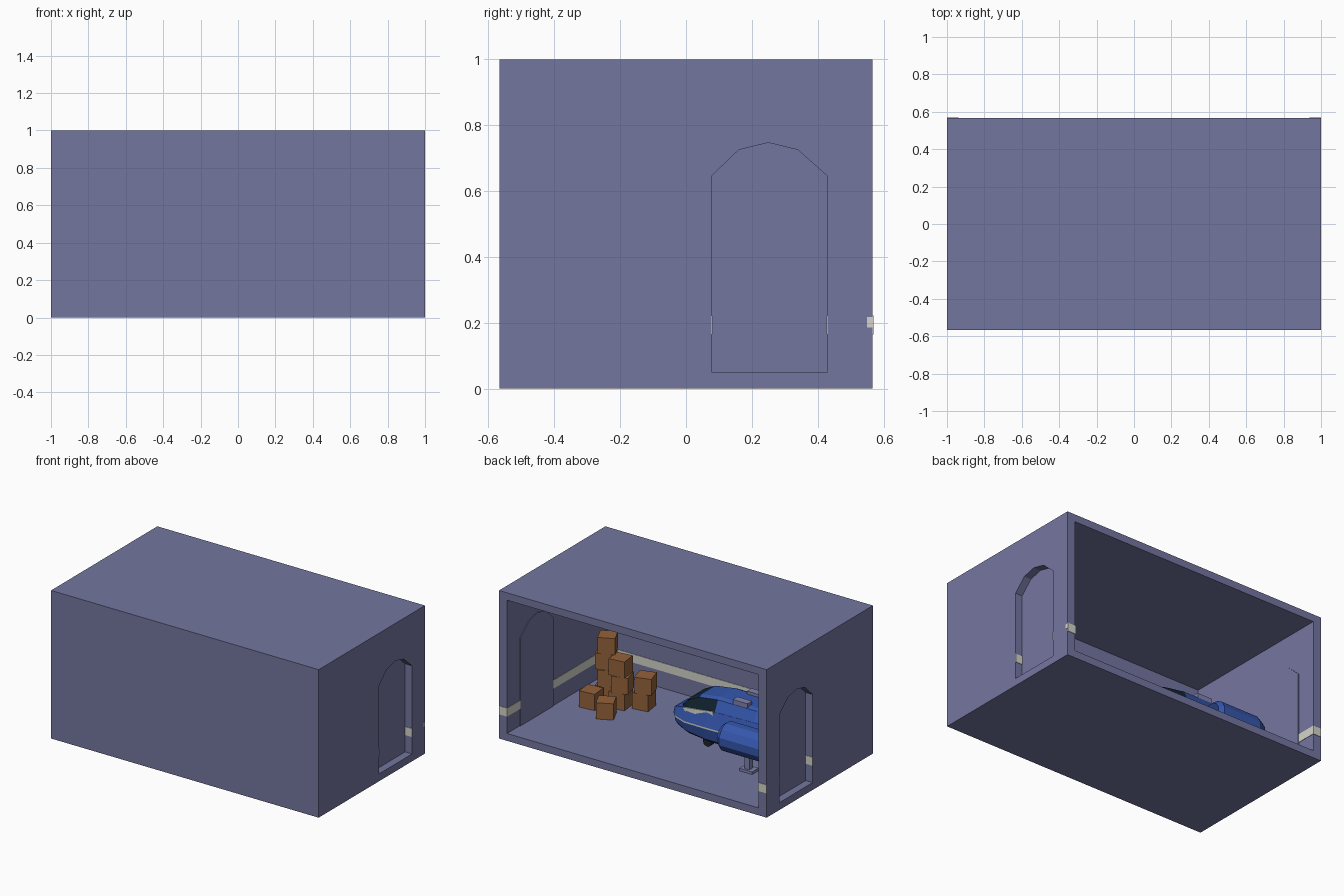
import bpy, bmesh, math
from mathutils import Matrix, Vector

if "Cube" in bpy.data.objects:
    bpy.data.objects.remove(bpy.data.objects["Cube"])


def mat(name, rgb):
    m = bpy.data.materials.new(name)
    m.diffuse_color = (*rgb, 1)
    m.use_nodes = True
    m.node_tree.nodes["Principled BSDF"].inputs["Base Color"].default_value = m.diffuse_color
    return m


WALL = mat("lavender_wall", (0.175, 0.18, 0.35))
WHITE = mat("off_white", (0.66, 0.66, 0.60))
BROWN = mat("crate_brown", (0.29, 0.12, 0.042))
BLUE = mat("ship_blue", (0.035, 0.095, 0.42))
DARKBLUE = mat("ship_dark_blue", (0.02, 0.045, 0.2))
GLASS = mat("dark_glass", (0.006, 0.017, 0.03))
BLACK = mat("tyre_black", (0.012, 0.018, 0.022))
METAL = mat("gear_metal", (0.22, 0.23, 0.43))


def finish(name, bm, mats):
    bmesh.ops.recalc_face_normals(bm, faces=bm.faces)
    me = bpy.data.meshes.new(name)
    bm.to_mesh(me)
    bm.free()
    for m in mats:
        me.materials.append(m)
    ob = bpy.data.objects.new(name, me)
    bpy.context.collection.objects.link(ob)
    return ob


def box(name, lo, hi, m, turn=0):
    bm = bmesh.new()
    bmesh.ops.create_cube(bm, size=1)
    lo, hi = Vector(lo), Vector(hi)
    bm.transform(Matrix.Translation((lo + hi) / 2) @ Matrix.Rotation(turn, 4, 'Z')
                 @ Matrix.Diagonal((*(hi - lo), 1)))
    return finish(name, bm, [m])


def slab(name, pts, x0, x1, m):
    """Extrude a y-z outline from x0 to x1."""
    bm = bmesh.new()
    f = bm.faces.new([bm.verts.new((x0, y, z)) for y, z in pts])
    r = bmesh.ops.extrude_face_region(bm, geom=[f])
    bmesh.ops.translate(bm, vec=(x1 - x0, 0, 0),
                        verts=[v for v in r['geom'] if isinstance(v, bmesh.types.BMVert)])
    return finish(name, bm, [m])


def loft(name, rings, mats, rule=None):
    """Skin a list of closed rings; rule(face centre, normal, band) gives the material."""
    bm = bmesh.new()
    vs = [[bm.verts.new(p) for p in r] for r in rings]
    n = len(rings[0])
    made = []
    for a, b in zip(vs, vs[1:]):
        for i in range(n):
            j = (i + 1) % n
            made.append((bm.faces.new((a[i], a[j], b[j], b[i])), i))
    made += [(bm.faces.new(vs[0]), -1), (bm.faces.new(vs[-1]), -1)]
    bm.normal_update()
    if rule:
        for f, i in made:
            f.material_index = rule(f.calc_center_median(), i)
    return finish(name, bm, mats)


def half_ring(x, pts, lean=()):
    """Mirror (y, z) points, bottom to top, into a closed ring at x."""
    return [(x, y, z) for y, z in pts] + [(x, -y, z) for y, z in reversed(pts)]


def cylinder(name, centre, r, depth, axis, m, sides=12):
    bm = bmesh.new()
    bmesh.ops.create_cone(bm, cap_ends=True, segments=sides, radius1=r, radius2=r, depth=depth)
    bm.transform(Matrix.Translation(centre) @ Matrix.Rotation(math.pi / 2, 4, axis))
    return finish(name, bm, [m])


# ---- room shell, open at the back (+y)
Y, T, IX, IY = 0.567, 0.05, 0.94, -0.517
box("floor", (-1, -Y, 0), (1, Y, T), WALL)
box("ceiling", (-1, -Y, 1 - T), (1, Y, 1), WALL)
box("long_wall", (-1, -Y, T), (1, IY, 1 - T), WALL)
ARCH = [(0.077, T), (0.077, 0.645), (0.16, 0.725), (0.25, 0.747),
        (0.34, 0.725), (0.43, 0.645), (0.43, T)]
D0, D1 = ARCH[0][0], ARCH[-1][0]
END = [(IY, T)] + ARCH + [(Y, T), (Y, 1 - T), (IY, 1 - T)]

# ---- side walls with arched doors and painted stripe
Z0, Z1, P = 0.165, 0.222, 0.003
for s, side in ((1, "right"), (-1, "left")):
    slab(side + "_wall", END, s * IX, s * 1.0, WALL)
    slab(side + "_door", ARCH, s * 0.935, s * 0.948, WALL)

    def plate(part, xa, xb, ya, yb):
        xs = sorted((s * xa, s * xb))
        box(f"{side}_stripe_{part}", (xs[0], ya, Z0), (xs[1], yb, Z1), WHITE)
    plate("inner_front", IX - P, IX, IY, D0)
    plate("inner_back", IX - P, IX, D1, Y)
    plate("frame", IX - P, 1.0, Y, Y + P)
    plate("jamb_a", 0.948, 1.0, D0, D0 + P)
    plate("jamb_b", 0.948, 1.0, D1 - P, D1)
box("long_wall_stripe", (-IX, IY, Z0), (IX, IY + P, Z1), WHITE)
box("outer_stripe_end", (0.998, 0.55, 0.185), (1.001, Y, 0.217), WHITE)

# ---- crate stacks: x, y, number high, turn
C = 0.11
for k, (x, y, high, turn) in enumerate([
        (0.59, 0.01, 1, 0.45), (0.75, -0.06, 1, 0.1), (0.475, -0.23, 2, 0.15),
        (0.60, -0.16, 3, 0.12), (0.73, -0.19, 4, 0.3)]):
    for h in range(high):
        a = turn + 0.15 * (h % 2)
        dx = 0.012 * (h % 2)
        z = T + h * C
        box(f"crate_{k}_{h}", (x - C / 2 - dx, y - C / 2, z),
            (x + C / 2 - dx, y + C / 2, z + C), BROWN, a)

# ---- ship hull: x, half width, bottom, belt, shoulder height
hull = []
for x, w, zb, zm, zt in [(0.05, 0.06, 0.19, 0.235, 0.275), (0.01, 0.105, 0.165, 0.235, 0.30),
                         (-0.09, 0.15, 0.145, 0.24, 0.33), (-0.25, 0.17, 0.135, 0.25, 0.36),
                         (-0.60, 0.17, 0.135, 0.255, 0.37), (-0.80, 0.12, 0.18, 0.255, 0.35)]:
    hull.append(half_ring(x, [(w * .6, zb), (w * .93, zb + .04), (w, zm), (w, zm + .01),
                              (w * .8, zt)]))


def hull_colour(c, band):
    return 1 if band in (2, 6) and c.x > -0.45 else 2 if band in (0, 8, 9) else 0


loft("ship_hull", hull, [BLUE, WHITE, DARKBLUE], hull_colour)

# ---- cabin with white rim, glass front and blue roof
rim, cabin = [], []
for x, w, zb, zt, tw in [(-0.01, 0.075, 0.285, 0.305, 0.9), (-0.09, 0.118, 0.325, 0.385, 0.8),
                         (-0.17, 0.13, 0.34, 0.425, 0.75), (-0.31, 0.135, 0.36, 0.445, 0.75),
                         (-0.60, 0.135, 0.365, 0.445, 0.75), (-0.74, 0.10, 0.35, 0.39, 0.8)]:
    cabin.append(half_ring(x, [(w, zb - .03), (w, zb + .006), (w * tw, zt - .012),
                               (w * tw * .75, zt)]))
    if x > -0.5:
        rim.append(half_ring(x + .008, [(w + .009, zb - .03), (w + .006, zb + .005)]))
loft("ship_cabin", cabin, [BLUE, GLASS],
     lambda c, band: 1 if c.x > -0.2 or (c.x > -0.31 and band in (0, 1, 5, 6)) else 0)
loft("cabin_rim", rim, [WHITE])

# ---- roof vents, engine pods, landing feet, on both sides
for s, side in ((1, "left"), (-1, "right")):
    box(side + "_roof_vent", (-0.53, s * 0.075 - 0.025, 0.43), (-0.42, s * 0.075 + 0.025, 0.465), METAL)
    rings = []
    for x, r in [(-0.43, 0.075), (-0.46, 0.098), (-0.74, 0.098), (-0.80, 0.07)]:
        rings.append([(x, s * 0.21 + r * math.cos(a), 0.27 + r * math.sin(a))
                      for a in (math.tau * (i + .5) / 12 for i in range(12))])
    loft(side + "_engine_pod", rings, [BLUE, DARKBLUE],
         lambda c, band: 1 if band < 0 or c.z < 0.215 else 0)
    cylinder(side + "_exhaust", (-0.805, s * 0.21, 0.27), 0.05, 0.03, 'Y', BLACK)
    yc = s * 0.16
    box(side + "_foot_strut", (-0.60, yc - 0.02, 0.06), (-0.565, yc + 0.02, 0.20), METAL)
    box(side + "_foot_pad", (-0.63, yc - 0.035, T), (-0.535, yc + 0.035, 0.068), METAL)

# ---- nose wheel
cylinder("nose_wheel", (-0.17, 0.0, T + 0.032), 0.032, 0.035, 'X', BLACK)
box("nose_wheel_strut", (-0.185, -0.012, 0.09), (-0.155, 0.012, 0.15), BLACK)
